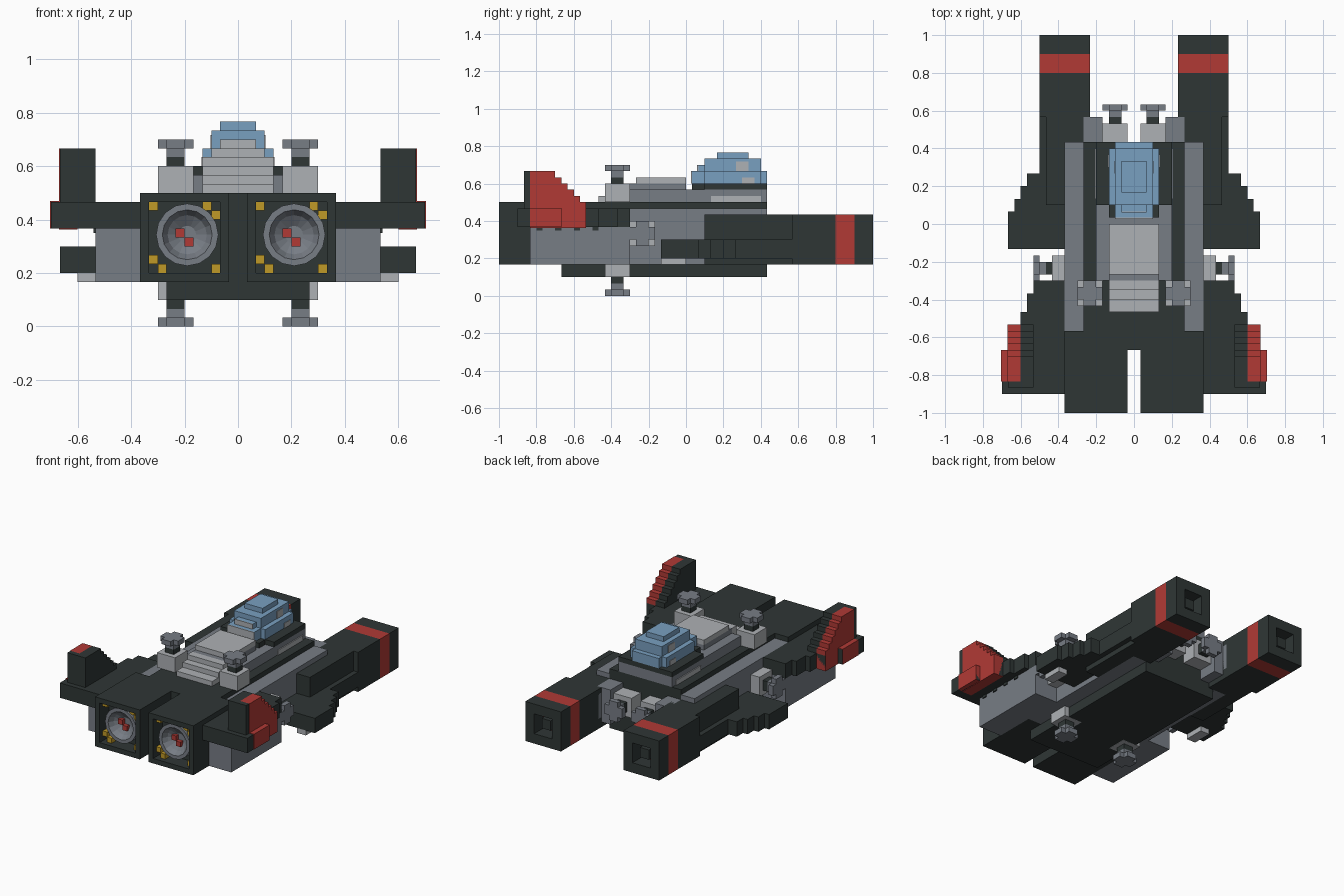
import bpy, bmesh, math
from mathutils import Matrix, Vector

if "Cube" in bpy.data.objects:
    bpy.data.objects.remove(bpy.data.objects["Cube"])

U = 1 / 30  # one block


def material(name, *rgb):
    m = bpy.data.materials.new(name)
    m.use_nodes = True
    m.diffuse_color = (*rgb, 1)
    m.node_tree.nodes["Principled BSDF"].inputs["Base Color"].default_value = (*rgb, 1)
    return m


DARK = material("dark hull", .028, .037, .036)
GREY = material("mid grey", .185, .205, .235)
LIGHT = material("light grey", .42, .44, .46)
RED = material("red trim", .44, .042, .036)
BLUE = material("canopy blue", .19, .35, .53)
GOLD = material("gold", .53, .32, .02)


def finish(name, bm, mat):
    me = bpy.data.meshes.new(name)
    bm.to_mesh(me)
    bm.free()
    me.materials.append(mat)
    ob = bpy.data.objects.new(name, me)
    bpy.context.collection.objects.link(ob)
    return ob


def blocks(name, mat, *boxes, mirror=True, frame=Matrix()):
    """Boxes given as (x0, x1, y0, y1, z0, z1) in block units."""
    bm = bmesh.new()
    for b in boxes:
        lo, hi = Vector(b[0::2]), Vector(b[1::2])
        place = frame @ Matrix.Translation((lo + hi) / 2) @ Matrix.Diagonal((*(hi - lo), 1))
        bmesh.ops.create_cube(bm, size=1, matrix=place)
    if mirror:
        twin = bmesh.ops.duplicate(bm, geom=bm.verts[:] + bm.edges[:] + bm.faces[:])["geom"]
        verts = [g for g in twin if isinstance(g, bmesh.types.BMVert)]
        bmesh.ops.scale(bm, vec=(-1, 1, 1), verts=verts)
        bmesh.ops.reverse_faces(bm, faces=[g for g in twin if isinstance(g, bmesh.types.BMFace)])
    bmesh.ops.scale(bm, vec=(U, U, U), verts=bm.verts)
    return finish(name, bm, mat)


def single(name, mat, *boxes):
    return blocks(name, mat, *boxes, mirror=False)


# Hull
single("hull_core", DARK, (-8, 8, -20, 13, 3, 15))
blocks("hull_side", GREY, (8, 11, -17, 13, 5, 14))
blocks("rear_bracket", GREY, (5, 8, 13, 17, 6, 13), (7, 8, 17, 18, 7, 12))

# Upper deck, stairs and cockpit plinth
single("cockpit_plinth", GREY, (-6, 6, -9, 13, 15, 17), (-4, 4, -9, 0, 17, 18))
blocks("plinth_trim", LIGHT, (6, 6.2, 4, 12, 15, 16))
single("cockpit_rim", DARK, (-6, 6, 3, 13, 17, 18), (-4, 4, 1, 3, 17, 18))
single("deck_stairs", LIGHT, (-4, 4, -14, -9, 15, 16), (-4, 4, -12, -9, 16, 17),
       (-4, 4, -10.5, -9, 17, 18), (-4, 4, -8, 0, 18, 19))

# Stepped canopy
single("canopy", BLUE, (-4, 4, 3, 12, 18, 20), (-3, 3, 1, 13, 18, 20),
       (-3, 3, 3, 12, 20, 22), (-2, 2, 2, 12, 20, 21), (-2, 2, 5, 10, 22, 23))
single("canopy_frame", LIGHT, (-3, 3, .8, 1, 18, 20), (-2, 2, 1.8, 2, 20, 21))
blocks("canopy_window_frame", LIGHT, (4, 4.1, 9, 11, 18, 19), (3, 3.1, 8, 10, 20, 21.5))

# Engine housings: a square tube with a deep slot between them
for side, x in (("right", -6), ("left", 6)):
    single(side + "_engine_housing", DARK, (x - 5, x + 5, -27, -17, 5, 15),
           (x - 5, x + 5, -30, -27, 14, 15), (x - 5, x + 5, -30, -27, 5, 6),
           (x - 5, x - 4, -30, -27, 6, 14), (x + 4, x + 5, -30, -27, 6, 14))
    # Corner lamps
    cells = [(-4, 3), (2, 3), (3, 2), (-4, -3), (-3, -4), (3, -4)]
    single(side + "_engine_lamps", GOLD,
           *[(x + i, x + i + 1, -29, -27, 10 + j, 11 + j) for i, j in cells])
    # Bowl shaped nozzle
    bm = bmesh.new()
    rings = []
    for r, y in ((3.5, -27), (3.5, -29.4), (2.8, -29.4), (2.2, -28.4), (1, -27.6)):
        rings.append([bm.verts.new(((x + .3 + r * math.cos(a)) * U, y * U, (10.3 + r * math.sin(a)) * U))
                      for a in (math.tau * k / 16 for k in range(16))])
    for a, b in zip(rings, rings[1:]):
        for k in range(16):
            n = (k + 1) % 16
            bm.faces.new((a[k], a[n], b[n], b[k]))
    bm.faces.new(rings[-1])
    bmesh.ops.recalc_face_normals(bm, faces=bm.faces)
    finish(side + "_nozzle", bm, GREY)
    single(side + "_nozzle_core", RED, (x - 1, x, -28.4, -27, 10, 11), (x, x + 1, -28.4, -27, 9, 10))

# Tail wings, pods below them
blocks("tail_wing", DARK, (11, 16, -27, -9, 11, 14), (16, 17, -27, -11, 11, 14),
       (17, 18, -27, -14, 11, 14), (18, 20, -27, -16, 11, 14), (20, 21, -27, -20, 11, 14))
blocks("wing_pod", GREY, (11, 16, -25, -9, 5, 11))
blocks("wing_pod_studs", DARK, *[(16, 16.2, y, y + 1, 10.5, 11) for y in (-24, -21, -18, -15)])

# Stepped fins, dark inside and red outside
blocks("fin_inner", DARK, (16, 20, -26, -25, 14, 20),
       *[(16, 18, -25, -1 - h, h - 1, h) for h in range(15, 21)])
blocks("fin_outer", RED, (18, 20.1, -25, -16, 10.9, 14),
       *[(18, 20.1, -25, -1 - h, h - 1, h) for h in range(15, 21)])
blocks("fin_foot", RED, (20, 21.1, -25, -20, 11, 14.1))

# Stepped mid wings
blocks("mid_wing", DARK, (11, 17, -4, 8, 6, 9), (17, 18, -4, 6, 6, 9),
       (18, 19, -4, 4, 6, 9), (19, 20, -4, 2, 6, 9), (14, 15, 8, 17, 6, 9))
blocks("mid_wing_plate", LIGHT, (16, 18, -4, 0, 5, 6))

# Cannons
blocks("cannon_body", DARK, (11, 14, 3, 13, 5, 13), (7, 14, 13, 17, 5, 13), (7, 15, 17, 24, 5, 13))
blocks("cannon_band", RED, (7, 15, 24, 27, 5, 13))
blocks("cannon_muzzle", DARK, (7, 9, 27, 30, 5, 13), (13, 15, 27, 30, 5, 13),
       (9, 13, 27, 30, 5, 7), (9, 13, 27, 30, 11, 13), (10, 12, 27, 29, 8, 10))


# Small turrets: local z points outward, origin at the base top
def turret(name, where, turn, depth):
    frame = Matrix.Translation(where) @ turn
    blocks(name + "_base", LIGHT, (-2, 2, -2, 2, -depth, 0), frame=frame)
    blocks(name + "_neck", DARK, (-1, 1, -1, 1, 0, 1), frame=frame)
    blocks(name + "_cap", GREY, (-1, 1, -1, 1, 1, 2), (-2, 2, -1, 1, 2, 3),
           (-1, 1, -2, 2, 2, 3), frame=frame)


quarter = math.pi / 2
turret("top_turret", (7, -11, 18), Matrix(), 3)
turret("belly_turret", (7, -11, 2.98), Matrix.Rotation(math.pi, 4, "X"), 2.1)
turret("side_turret", (13, -7, 10), Matrix.Rotation(quarter, 4, "Y"), 2)
turret("rear_turret", (3, 16, 10), Matrix.Rotation(-quarter, 4, "X"), 3)
